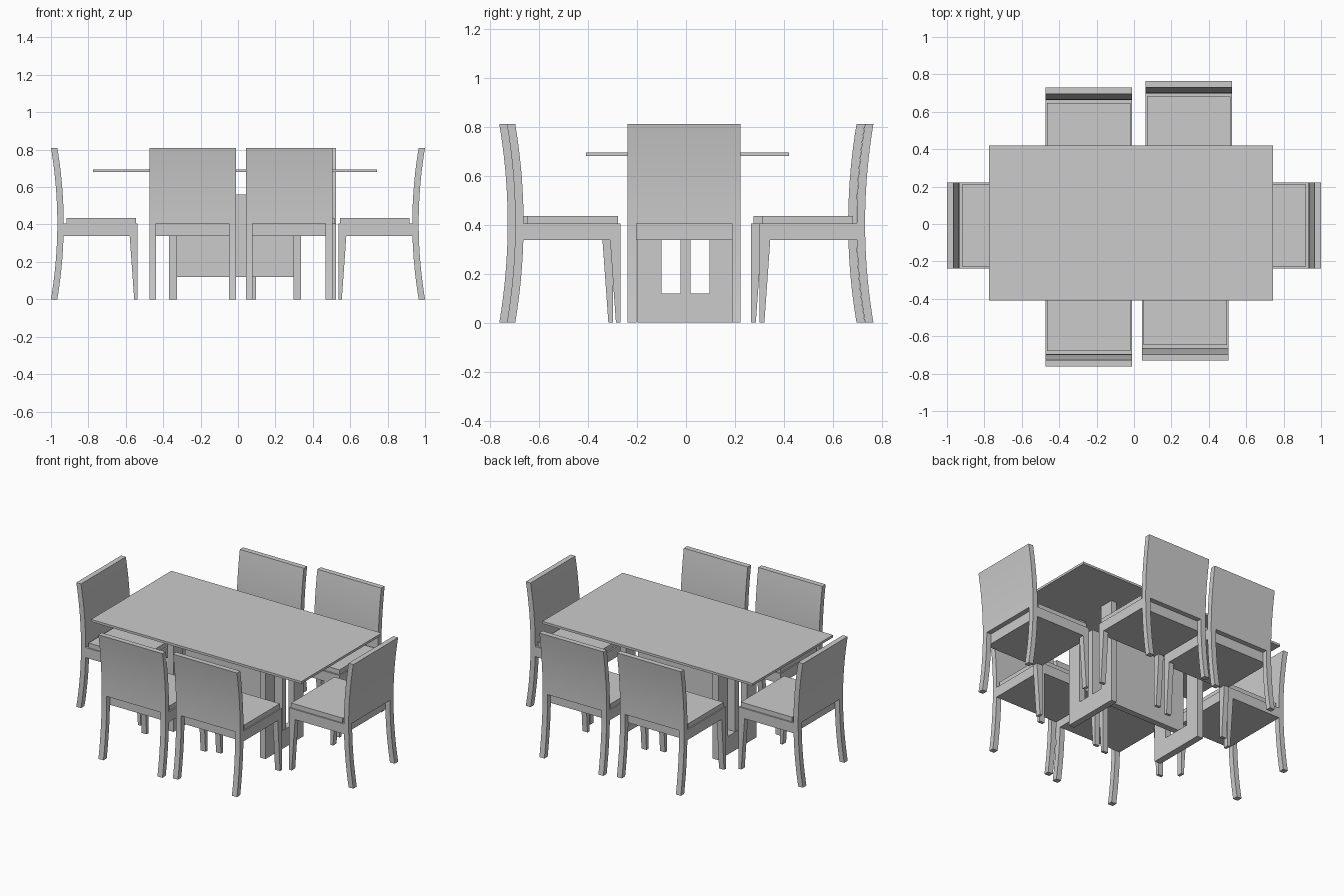
import bpy, math
from mathutils import Matrix

if "Cube" in bpy.data.objects:
    bpy.data.objects.remove(bpy.data.objects["Cube"])

W = 0.462      # chair width
D = 0.464      # chair depth
H = 0.81       # chair height
LEG = 0.036    # leg width
THICK = 0.034  # back thickness
BOW = 0.034    # inward bow of the back
RAIL_LO, RAIL_HI = 0.338, 0.404


def extrude(name, profile, y0, y1, matrix=Matrix(), smooth=False):
    """Extrude a closed (x, z) outline from y0 to y1."""
    n = len(profile)
    verts = [(x, y0, z) for x, z in profile] + [(x, y1, z) for x, z in profile]
    faces = [tuple(range(n)), tuple(range(2 * n - 1, n - 1, -1))]
    faces += [(i, i + n, (i + 1) % n + n, (i + 1) % n) for i in range(n)]
    mesh = bpy.data.meshes.new(name)
    mesh.from_pydata(verts, [], faces)
    obj = bpy.data.objects.new(name, mesh)
    bpy.context.collection.objects.link(obj)
    obj.matrix_world = matrix
    if smooth:
        bpy.ops.object.select_all(action='DESELECT')
        obj.select_set(True)
        bpy.context.view_layer.objects.active = obj
        bpy.ops.object.shade_smooth_by_angle(angle=math.radians(30))
    return obj


def box(name, x0, x1, y0, y1, z0, z1, matrix=Matrix()):
    return extrude(name, [(x0, z0), (x1, z0), (x1, z1), (x0, z1)], y0, y1, matrix)


def bowed(z0, z1, steps=9):
    """Outline of a slice of the curved back, outer face touching x = 0 at the ends."""
    outer = []
    for i in range(steps + 1):
        z = z0 + (z1 - z0) * i / steps
        outer.append((-BOW * (1 - (2 * z / H - 1) ** 2), z))
    return outer + [(x - THICK, z) for x, z in reversed(outer)]


def chair(x, y, degrees):
    """Chair whose back faces local +x, with the back edge at the origin."""
    m = Matrix.Translation((x, y, 0)) @ Matrix.Rotation(math.radians(degrees), 4, 'Z')
    h = W / 2
    seat_back = -BOW - THICK + 0.002
    extrude("chair_back", bowed(RAIL_HI, H), -h, h, m, True)
    box("seat_frame", -D, seat_back, -h, h, RAIL_LO, RAIL_HI, m)
    box("seat_cushion", -D + 0.01, -0.083, -h + 0.008, h - 0.008, RAIL_HI, 0.435, m)
    taper = [(-D, 0), (-D + 0.019, 0), (-D + 0.043, RAIL_LO), (-D, RAIL_LO)]
    for a, b in ((-h, -h + LEG), (h - LEG, h)):
        extrude("back_leg", bowed(0, RAIL_HI), a, b, m, True)
        extrude("front_leg", taper, a, b, m)


# Table top
box("table_top", -0.775, 0.743, -0.409, 0.42, 0.68, 0.695)

# U-shaped end frames of the table base
for x0, x1 in ((-0.37, -0.326), (0.296, 0.337)):
    box("base_foot", x0, x1, -0.198, 0.194, 0, 0.118)
    for y0, y1 in ((-0.198, -0.1), (0.096, 0.194)):
        box("base_upright", x0, x1, y0, y1, 0.118, 0.68)

# Panel joining the end frames
box("base_panel", -0.368, 0.335, -0.022, 0.018, 0.118, 0.56)

# Chairs at the ends, back and front
for place in ((1.0, -0.008, 0), (-1.0, -0.008, 180),
              (-0.243, 0.73, 90), (0.292, 0.765, 90),
              (-0.243, -0.762, -90), (0.273, -0.731, -90)):
    chair(*place)
